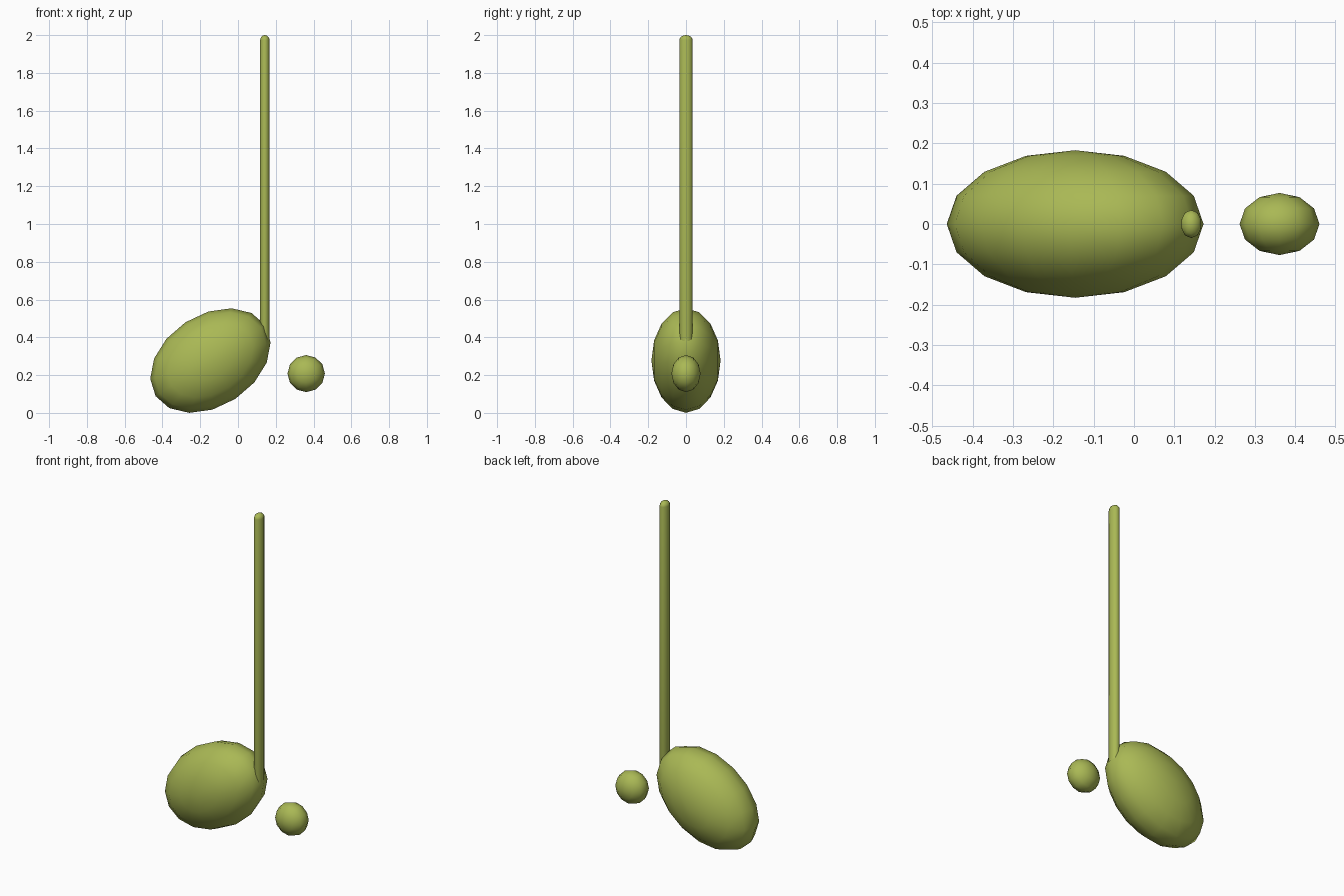
import bpy, bmesh, math
from mathutils import Matrix

cube = bpy.data.objects.get("Cube")
if cube:
    bpy.data.objects.remove(cube, do_unlink=True)

# Single olive green material
olive = bpy.data.materials.new("olive green")
colour = (0.40, 0.48, 0.09, 1.0)
olive.diffuse_color = colour
olive.use_nodes = True
bsdf = olive.node_tree.nodes["Principled BSDF"]
bsdf.inputs["Base Color"].default_value = colour
bsdf.inputs["Roughness"].default_value = 0.6


def finish(name, bm, location):
    """Turn a bmesh into a smooth shaded, coloured object."""
    bmesh.ops.recalc_face_normals(bm, faces=bm.faces)
    for face in bm.faces:
        face.smooth = True
    mesh = bpy.data.meshes.new(name)
    bm.to_mesh(mesh)
    bm.free()
    mesh.materials.append(olive)
    obj = bpy.data.objects.new(name, mesh)
    obj.location = location
    bpy.context.collection.objects.link(obj)
    return obj


def ellipsoid(name, segments, radii, location, tilt=0.0):
    """Ellipsoid with its poles on the y axis, tilted in the xz plane."""
    bm = bmesh.new()
    bmesh.ops.create_uvsphere(bm, u_segments=segments, v_segments=segments // 2, radius=1)
    bm.transform(Matrix.Rotation(-math.radians(tilt), 4, 'Y')
                 @ Matrix.Diagonal((*radii, 1))
                 @ Matrix.Rotation(math.radians(90), 4, 'X'))
    return finish(name, bm, location)


def rounded_rod(name, sides, rx, ry, z0, z1, cap, location):
    """Upright oval rod with domed ends."""
    bm = bmesh.new()
    angles = [math.radians(a) for a in (20, 45, 70, 90)]
    profile = [(math.sin(a), z0 + cap * (1 - math.cos(a))) for a in angles]
    profile += [(math.sin(a), z1 - cap * (1 - math.cos(a))) for a in reversed(angles)]
    rings = []
    for r, z in profile:
        rings.append([bm.verts.new((rx * r * math.sin(2 * math.pi * i / sides),
                                    ry * r * math.cos(2 * math.pi * i / sides), z))
                      for i in range(sides)])
    for low, high in zip(rings, rings[1:]):
        for i in range(sides):
            j = (i + 1) % sides
            bm.faces.new((low[i], low[j], high[j], high[i]))
    # Close the domes with a centre point
    for ring, z in ((rings[0], z0), (rings[-1], z1)):
        tip = bm.verts.new((0, 0, z))
        for i in range(sides):
            bm.faces.new((ring[i], ring[(i + 1) % sides], tip))
    return finish(name, bm, location)


# Tilted oval note head
ellipsoid("note_head", 16, (0.346, 0.183, 0.242), (-0.146, 0, 0.277), tilt=33)
# Thin stem rising from the head's upper end
rounded_rod("note_stem", 10, 0.026, 0.035, 0.34, 2.0, 0.026, (0.142, 0, 0))
# Small dot beside the head
ellipsoid("note_dot", 12, (0.099, 0.077, 0.098), (0.361, 0, 0.208))
